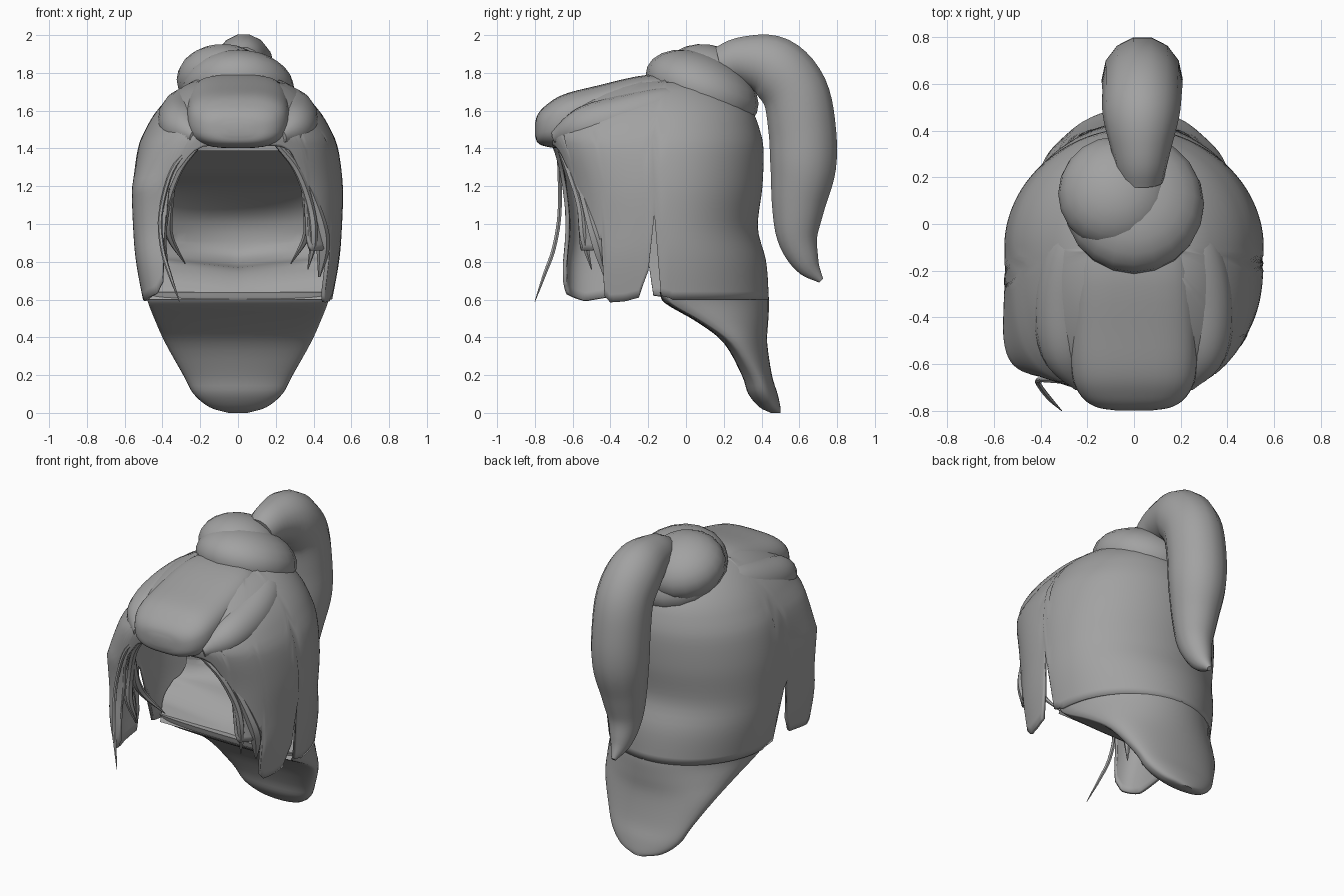
import bpy, bmesh, math
from mathutils import Vector, Matrix

if "Cube" in bpy.data.objects:
    bpy.data.objects.remove(bpy.data.objects["Cube"])

mat = bpy.data.materials.new("hair_grey")
mat.use_nodes = True
GREY = (0.36, 0.36, 0.36, 1)
mat.diffuse_color = GREY
mat.node_tree.nodes["Principled BSDF"].inputs["Base Color"].default_value = GREY


def finish(name, bm, angle=50):
    bmesh.ops.recalc_face_normals(bm, faces=bm.faces)
    me = bpy.data.meshes.new(name)
    bm.to_mesh(me)
    bm.free()
    me.materials.append(mat)
    ob = bpy.data.objects.new(name, me)
    bpy.context.collection.objects.link(ob)
    bpy.ops.object.select_all(action='DESELECT')
    bpy.context.view_layer.objects.active = ob
    ob.select_set(True)
    bpy.ops.object.shade_smooth_by_angle(angle=math.radians(angle))
    return ob


def table(rows, k):
    """Linear lookup in rows of (key, values...)."""
    if k <= rows[0][0]:
        return rows[0][1:]
    for a, b in zip(rows, rows[1:]):
        if k <= b[0]:
            f = (k - a[0]) / (b[0] - a[0])
            return [p + (q - p) * f for p, q in zip(a[1:], b[1:])]
    return rows[-1][1:]


def smooth_path(pts, n=5):
    """Catmull-Rom resampling of a list of tuples."""
    v = [Vector(p) for p in pts]
    v = [v[0] * 2 - v[1]] + v + [v[-1] * 2 - v[-2]]
    out = []
    for a, b, c, d in zip(v, v[1:], v[2:], v[3:]):
        for i in range(n):
            t = i / n
            out.append((b * 2 + (c - a) * t + (a * 2 - b * 5 + c * 4 - d) * t * t
                        + (b * 3 - a - c * 3 + d) * t ** 3) / 2)
    return out + [v[-2]]


def power(v, p):
    return math.copysign(abs(v) ** p, v)


def clamp(v):
    return min(1, max(0, v))


def skin(bm, rings, wrap=True, caps=True):
    rows = [[bm.verts.new(p) for p in r] for r in rings]
    n = len(rows[0])
    for a, b in zip(rows, rows[1:]):
        for i in range(n if wrap else n - 1):
            j = (i + 1) % n
            bm.faces.new((a[i], a[j], b[j], b[i]))
    if caps:
        bm.faces.new(rows[0][::-1])
        bm.faces.new(rows[-1])


def tube(name, pts, wide=1.0, sides=12, mirror=False):
    """Loft along (x, y, z, radius); wide scales the sideways radius."""
    rows = smooth_path(pts)
    for s in ((1, -1) if mirror else (1,)):
        rings = []
        for i, r in enumerate(rows):
            d = (rows[min(i + 1, len(rows) - 1)] - rows[max(i - 1, 0)]).to_3d()
            side = Vector((1, 0, 0))
            side = (side - d * (side.dot(d) / d.length_squared)).normalized()
            up = d.normalized().cross(side)
            rad = max(r[3], 0.002)
            ring = []
            for k in range(sides):
                t = math.tau * k / sides
                p = r.to_3d() + side * math.cos(t) * rad * wide + up * math.sin(t) * rad
                ring.append((p.x * s, p.y, p.z))
            rings.append(ring)
        bm = bmesh.new()
        skin(bm, rings)
        label = name if not mirror else ("left_" if s > 0 else "right_") + name
        finish(label, bm)


# Scalp shell: height, half width, front y, back y
SHELL = smooth_path([
    (.58, .495, -.65, .44), (.8, .535, -.65, .425), (.98, .55, -.63, .38),
    (1.2, .555, -.65, .405), (1.4, .53, -.71, .41), (1.5, .49, -.73, .39),
    (1.6, .43, -.68, .35), (1.7, .33, -.52, .26), (1.77, .2, -.3, .12),
    (1.79, .02, -.12, -.08)], 4)

# Hem height by angle from the front, with notches between the locks
REAR = [(89, .62), (93, .6), (180, .6)]
HEM_LEFT = [(0, 1.42), (18, 1.41), (24, 1.38), (29, 1.28), (33, 1.13), (35, .92), (38, .86),
            (50, .86), (58, .94), (61, .62), (65, .585), (74, .59), (81, .61), (85, .75),
            (87, 1.05)] + REAR
HEM_RIGHT = [(0, 1.42), (11, 1.41), (16, 1.38), (21, 1.28), (24, 1.13), (27, .9), (30, .7),
             (38, .63), (58, .59), (79, .62), (83, .72), (85, 1.0), (87, .95)] + REAR


def shell_point(t, z):
    w, yf, yb = table(SHELL, z)
    mid = -.1
    s, c = math.sin(t), math.cos(t)
    if c <= 0:
        return (w * s, mid - (yb - mid) * c, z)
    # Front half squares off low down, more so on the right
    low = clamp((1.5 - z) / .3) if s < 0 else 0
    p = 1 - .3 * clamp((1.75 - z) / .3) - .2 * low
    k = 1 + .1 * low * math.sin(2 * t) ** 2
    return (k * w * power(s, p), mid + k * (yf - mid) * power(c, p), z)


bm = bmesh.new()
columns = []
for i in range(180):
    deg = i * 2 - 179
    hem = table(HEM_LEFT if deg > 0 else HEM_RIGHT, abs(deg))[0]
    columns.append([shell_point(math.radians(deg), hem + (1.79 - hem) * k / 28) for k in range(29)])
columns.append(columns[0])
skin(bm, [list(r) for r in zip(*columns)], wrap=False, caps=False)
bmesh.ops.remove_doubles(bm, verts=bm.verts, dist=.0005)
cap = finish("scalp_hair", bm, 60)
mod = cap.modifiers.new("thickness", 'SOLIDIFY')
mod.thickness = .02
mod.offset = -1

# Inner lining of the face opening: y, z, half width
bm = bmesh.new()
rows = []
for y, z, w in smooth_path([(-.13, .6, .47), (-.05, .7, .49), (.05, .76, .48), (.2, .79, .46),
                            (.29, .87, .45), (.25, 1.05, .46), (0, 1.19, .5), (-.35, 1.27, .46),
                            (-.66, 1.39, .28)], 4):
    rows.append([(w * u, y - max(0, 3 * y) * (w * u) ** 2, z + .05 * abs(u) * (.65 < z < .9))
                 for u in [k / 10 - 1 for k in range(21)]])
skin(bm, rows, wrap=False, caps=False)
finish("inner_lining", bm)

# Nape hair tapering to the tip: half width, front y, middle y, back y, height
bm = bmesh.new()
rings = []
for w, yf, mid, yb, z in smooth_path([
        (.49, -.14, -.1, .435, .64), (.475, -.11, -.07, .44, .58), (.435, .06, .1, .435, .48),
        (.385, .2, .25, .43, .37), (.29, .295, .37, .455, .2), (.235, .33, .41, .485, .1),
        (.15, .39, .45, .5, .03), (.05, .45, .475, .5, 0)], 4):
    ring = []
    for k in range(40):
        t = math.tau * k / 40
        s, c = math.sin(t), math.cos(t)
        y = mid + (yb - mid) * c if c > 0 else mid + (mid - yf) * power(c, .7)
        ring.append((w * s, y, max(z, 0)))
    rings.append(ring)
skin(bm, rings)
finish("nape_hair", bm, 60)

# Swept fringe with a rounded nose: half width, half height, y, z
bm = bmesh.new()
rings = []
for hx, hz, y, z in smooth_path([(.07, .03, -.8, 1.5), (.16, .075, -.785, 1.505),
                                 (.225, .11, -.74, 1.52), (.265, .14, -.65, 1.545),
                                 (.27, .135, -.48, 1.595), (.25, .12, -.2, 1.67),
                                 (.18, .07, 0, 1.7)], 4):
    rings.append([(hx * power(math.cos(t), .65), y, z + hz * power(math.sin(t), .75))
                  for t in [math.tau * k / 32 for k in range(32)]])
skin(bm, rings)
finish("fringe", bm)

# Swept locks over the temples
tube("temple_lock", [(.22, -.69, 1.46, .04), (.29, -.54, 1.51, .11), (.3, -.32, 1.56, .125),
                     (.26, -.1, 1.62, .11), (.2, .05, 1.67, .05)], sides=16, mirror=True)


# Two-layer topknot
def bun(name, centre, size, tilt):
    bm = bmesh.new()
    m = Matrix.Translation(centre) @ Matrix.Rotation(math.radians(tilt), 4, 'X') @ Matrix.Diagonal((*size, 1))
    bmesh.ops.create_uvsphere(bm, u_segments=20, v_segments=12, radius=1, matrix=m)
    finish(name, bm)


bun("lower_bun", (0, .085, 1.71), (.3, .315, .19), -23)
bun("upper_bun", (-.08, .13, 1.765), (.245, .25, .18), -18)

# Ponytail arching over the back
tube("ponytail", [(.03, .18, 1.84, .1), (.03, .3, 1.865, .13), (.03, .46, 1.83, .172),
                  (.035, .575, 1.7, .18), (.035, .615, 1.5, .183), (.035, .62, 1.3, .178),
                  (.03, .595, 1.1, .145), (.025, .59, .93, .11), (.02, .64, .79, .07),
                  (.02, .715, .7, .015)], wide=.95, sides=14)

# Loose strands framing the face
tube("face_strand", [(.2, -.68, 1.43, .015), (.31, -.62, 1.29, .02), (.38, -.56, 1.1, .022),
                     (.4, -.54, .92, .022), (.37, -.5, .76, .003)], sides=6, mirror=True)
tube("outer_strand", [(.26, -.65, 1.4, .015), (.37, -.56, 1.2, .02), (.44, -.5, 1.0, .03),
                      (.45, -.46, .87, .035), (.43, -.43, .72, .006)], sides=6, mirror=True)
tube("inner_strand", [(.34, -.58, 1.22, .01), (.37, -.52, 1.05, .025), (.36, -.45, .93, .02),
                      (.28, -.35, .79, .003)], sides=6, mirror=True)
tube("long_strand", [(-.24, -.68, 1.42, .012), (-.35, -.67, 1.28, .012), (-.41, -.67, 1.05, .012),
                     (-.4, -.7, .87, .012), (-.36, -.75, .73, .01), (-.31, -.8, .59, .002)], sides=6)
